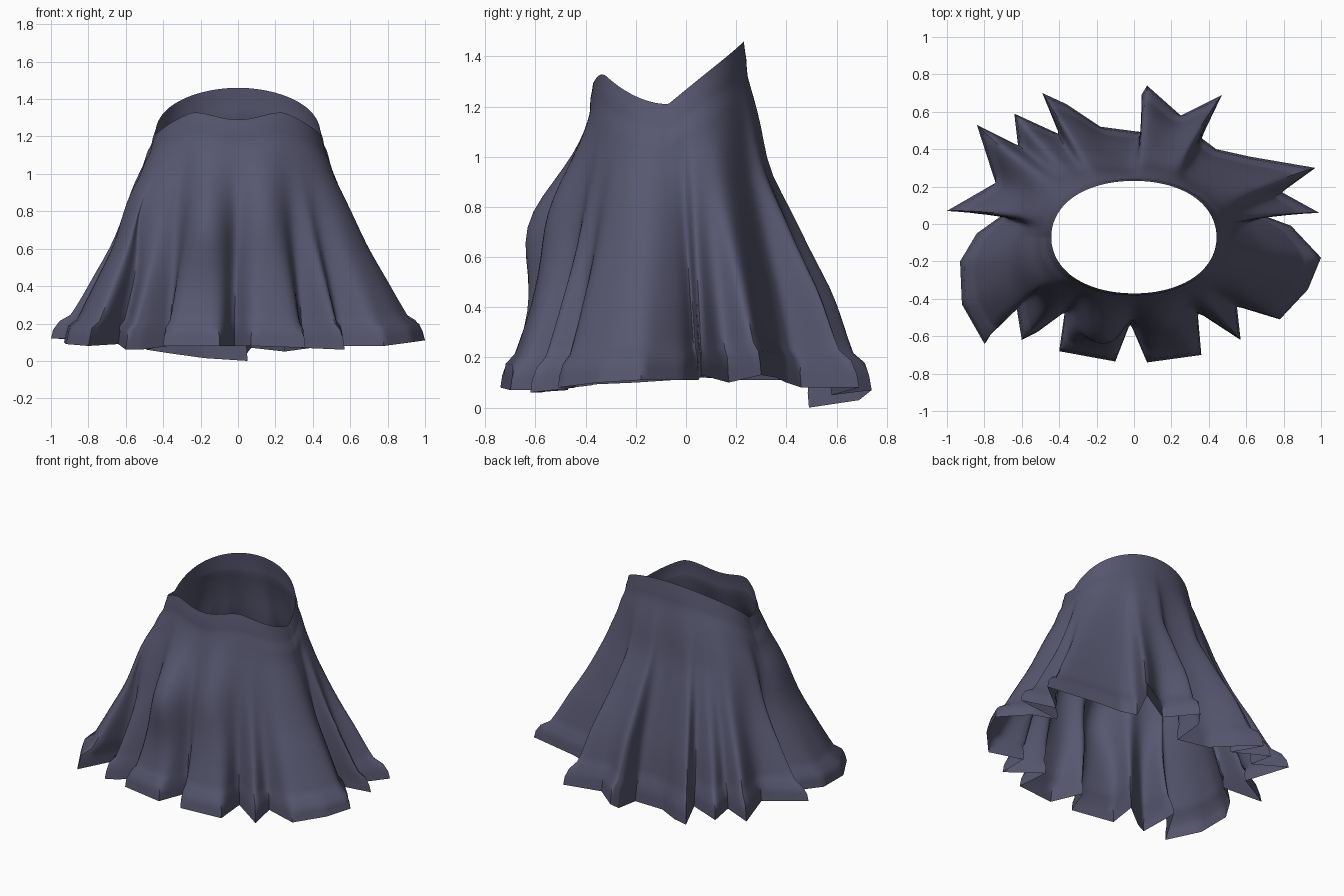
import bpy
import math

if "Cube" in bpy.data.objects:
    bpy.data.objects.remove(bpy.data.objects["Cube"])

# Hem outline, counter-clockwise from the +x side: x, y, z
HEM = [
    (0.99, 0.06, .13), (0.79, 0.17, .10), (0.97, 0.30, .13), (0.62, 0.36, .12),
    (0.44, 0.40, .10), (0.36, 0.46, .08), (0.47, 0.69, .08), (0.25, 0.58, .05), (0.07, 0.74, .07),
    (0.04, 0.69, .03), (0.05, 0.49, .00), (-0.18, 0.52, .015), (-0.36, 0.64, .04),
    (-0.49, 0.70, .06), (-0.40, 0.48, .08), (-0.64, 0.59, .09), (-0.62, 0.42, .10),
    (-0.84, 0.53, .11), (-0.74, 0.22, .11), (-1.0, 0.07, .12), (-0.70, 0.05, .12),
    (-0.84, -0.05, .11), (-0.93, -0.20, .10), (-0.92, -0.43, .09), (-0.80, -0.64, .08),
    (-0.64, -0.37, .09), (-0.60, -0.62, .06), (-0.52, -0.58, .06), (-0.37, -0.47, .08),
    (-0.40, -0.68, .08), (-0.10, -0.735, .08), (-0.02, -0.53, .08), (0.07, -0.74, .08),
    (0.36, -0.70, .07), (0.34, -0.47, .07), (0.57, -0.62, .06), (0.55, -0.44, .08),
    (0.78, -0.51, .08), (0.93, -0.35, .10), (1.0, -0.18, .11), (0.84, -0.01, .11),
    (0.68, 0.05, .11),
]
# Flare profile: height share, outward share, smoothing passes
FLARE = [(1, 0, 90), (.95, 0, 90), (.9, .04, 90), (.84, .10, 70), (.74, .20, 38),
         (.6, .34, 20), (.45, .49, 11), (.3, .66, 6), (.2, .77, 4), (.11, .87, 2),
         (.08, .96, 1), (0, 1, 0)]
# Billowing panels: hem index, index width, height share, x push, y push
BILLOWS = [(29.5, 1.3, .53, 0, -.13), (32.5, 1.2, .58, 0, -.06), (25.2, 1.0, .58, -.06, 0)]
SUB = 6
CY = -0.07


def bell(x, mid, width):
    return math.exp(-((x - mid) / width) ** 2)


def interp(h, k):
    for a, b in zip(FLARE, FLARE[1:]):
        if h >= b[0]:
            s = (a[0] - h) / (a[0] - b[0])
            return a[k] + (b[k] - a[k]) * s
    return FLARE[-1][k]


def smooth(vals, passes):
    n = len(vals)
    for _ in range(passes):
        vals = [.25 * vals[i - 1] + .5 * vals[i] + .25 * vals[(i + 1) % n] for i in range(n)]
    return vals


def waist(a):
    c, s = math.cos(a), math.sin(a)
    if s > 0:
        z = 1.21 + .25 * s
    else:
        z = 1.21 + .17 * s * s - .09 * max(0, (-s - .8) / .2) ** 2
    # slightly squared oval
    k = 1 + .02 * math.sin(2 * a) ** 2
    return .44 * c * k, CY + .30 * s * k, z


# Finely sampled hem
hem = []
for i, p in enumerate(HEM):
    q = HEM[(i + 1) % len(HEM)]
    for j in range(SUB):
        hem.append([p[k] + (q[k] - p[k]) * j / SUB for k in range(3)])
N = len(hem)

# Matching waist angles, unwrapped then evened out
ang, prev = [], 0
for x, y, z in hem:
    a = math.atan2((y - CY) / .75, x)
    a += 2 * math.pi * round((prev - a) / (2 * math.pi))
    ang.append(a)
    prev = a
dev = smooth([a - 2 * math.pi * i / N for i, a in enumerate(ang)], 60)
wang = [d + 2 * math.pi * i / N for i, d in enumerate(dev)]
top = [waist(a) for a in wang]

heights = [1, .98, .95, .92, .9, .87, .84, .8, .76, .72, .67, .62, .57, .52, .47, .42,
           .36, .3, .25, .2, .15, .11, .08, .04, 0]
verts, faces = [], []
for h in heights:
    f0, passes = interp(h, 1), round(interp(h, 2))
    xs, ys, zs = (smooth([p[k] for p in hem], passes) for k in range(3))
    for i in range(N):
        wx, wy, wz = top[i]
        c, s = math.cos(wang[i]), math.sin(wang[i])
        # fuller left hip, flatter seat, fuller lower back
        f = f0 + (.08 if c < 0 else .02) * c * c * bell(h, .7, .17)
        if s > 0:
            f += s * s * (.04 * bell(h, .27, .12) - .07 * bell(h, .64, .12))
        # slight roll of the waistband, with a tuck under it
        r = 1 + .035 * bell(h, .95, .03) + .04 * bell(h, .87, .05) * c * c
        x = wx * r * (1 - f) + xs[i] * f
        y = CY + (wy - CY) * r * (1 - f) + (ys[i] - CY) * f
        for mid, width, bh, dx, dy in BILLOWS:
            b = bell(i / SUB, mid, width) * bell(h, bh, .2)
            x, y = x + dx * b, y + dy * b
        verts.append((x, y, zs[i] + (wz - zs[i]) * h))
for k in range(len(heights) - 1):
    for i in range(N):
        j = (i + 1) % N
        faces.append((k * N + i, (k + 1) * N + i, (k + 1) * N + j, k * N + j))

mesh = bpy.data.meshes.new("pleated_skirt")
mesh.from_pydata(verts, [], faces)
skirt = bpy.data.objects.new("pleated_skirt", mesh)
bpy.context.collection.objects.link(skirt)

cloth = bpy.data.materials.new("slate_cloth")
cloth.diffuse_color = (0.095, 0.095, 0.16, 1)
cloth.use_nodes = True
cloth.node_tree.nodes["Principled BSDF"].inputs["Base Color"].default_value = cloth.diffuse_color
mesh.materials.append(cloth)

bpy.context.view_layer.objects.active = skirt
skirt.select_set(True)
bpy.ops.object.shade_smooth_by_angle(angle=math.radians(50))
